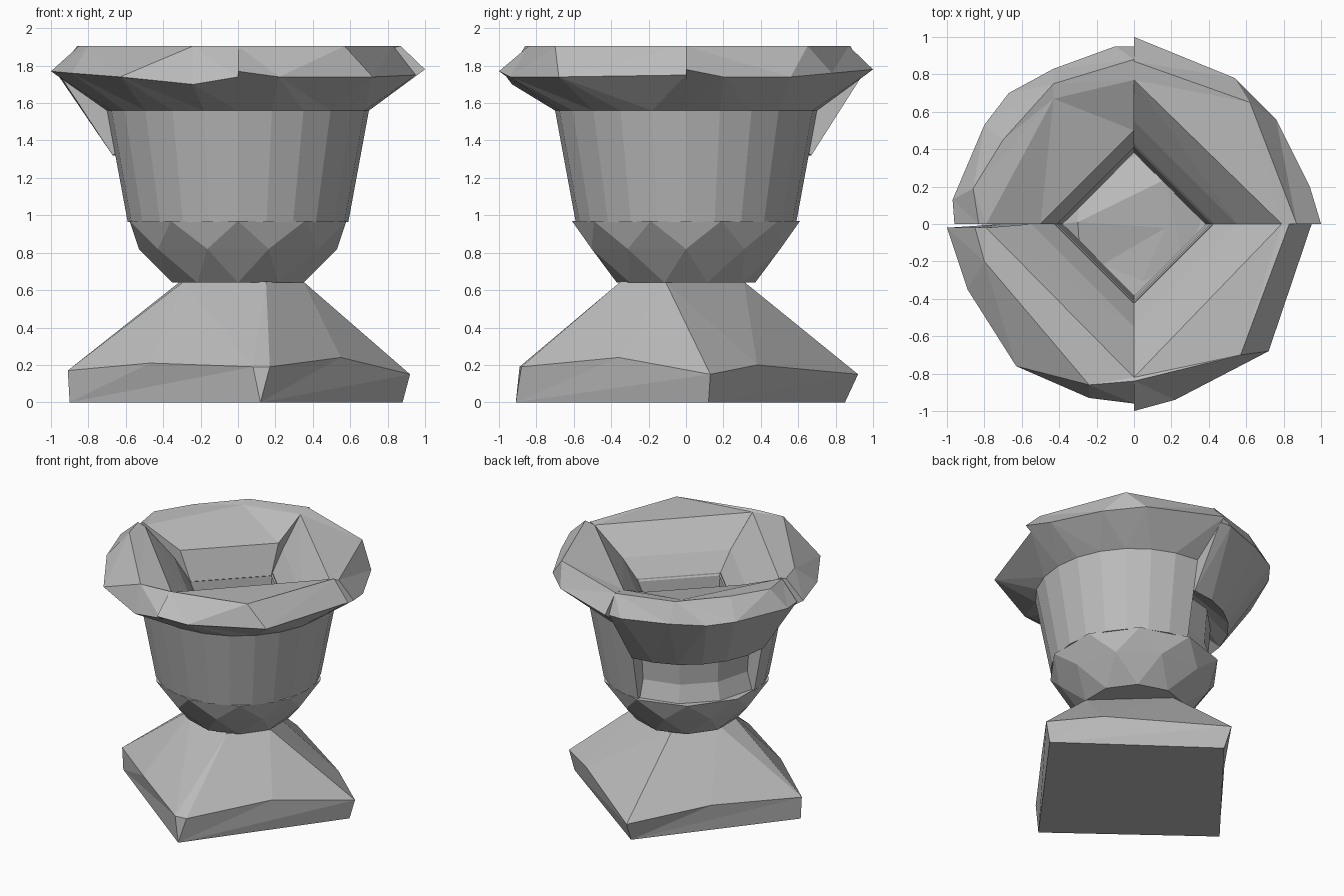
import bpy
import bmesh
from math import atan2, cos, sin, radians, tau

cube = bpy.data.objects.get("Cube")
if cube:
    bpy.data.objects.remove(cube, do_unlink=True)

# One plain stone colour
stone = bpy.data.materials.new("grey_stone")
stone.use_nodes = True
stone.diffuse_color = (0.5, 0.5, 0.5, 1)
stone.node_tree.nodes["Principled BSDF"].inputs["Base Color"].default_value = (0.5, 0.5, 0.5, 1)


def arc(r, z, start, end, n):
    """Points along a horizontal arc, angles in degrees."""
    angles = [radians(start + (end - start) * i / n) for i in range(n + 1)]
    return [(r * cos(a), r * sin(a), z) for a in angles]


def level(points, z):
    return [(x, y, z) for x, y in points]


def closed(points):
    return points + points[:1]


def fractions(ring):
    """How far round the ring each point lies, from 0 to 1."""
    total, out = 0, [0]
    for p, q in zip(ring, ring[1:]):
        total += (atan2(q[1], q[0]) - atan2(p[1], p[0])) % tau
        out.append(total)
    return [t / total for t in out]


def strip(bm, ring_a, ring_b, a, b):
    """Triangles and quads between two rings with different point counts."""
    fa, fb = fractions(ring_a), fractions(ring_b)
    i = j = 0
    while i < len(a) - 1 or j < len(b) - 1:
        na = fa[i + 1] if i < len(a) - 1 else 2
        nb = fb[j + 1] if j < len(b) - 1 else 2
        if abs(na - nb) < 1e-4:
            face = (a[i], a[i + 1], b[j + 1], b[j])
            i, j = i + 1, j + 1
        elif na < nb:
            face = (a[i], a[i + 1], b[j])
            i += 1
        else:
            face = (a[i], b[j + 1], b[j])
            j += 1
        bm.faces.new(face)


def loft(name, rings, loop=False, tube=False):
    """Loop: full turn. Tube: last ring joins the first, otherwise ends are capped."""
    bm = bmesh.new()
    verts = []
    for ring in rings:
        row = [bm.verts.new(p) for p in (ring[:-1] if loop else ring)]
        verts.append(row + row[:1] if loop else row)
    for k in range(len(rings) if tube else len(rings) - 1):
        n = (k + 1) % len(rings)
        strip(bm, rings[k], rings[n], verts[k], verts[n])
    if not loop:
        for end in (0, -1):
            bm.faces.new([row[end] for row in verts])
    elif not tube:
        bm.faces.new(verts[0][:-1])
        bm.faces.new(verts[-1][:-1])
    bmesh.ops.triangulate(bm, faces=bm.faces[:])
    bmesh.ops.recalc_face_normals(bm, faces=bm.faces[:])
    bmesh.ops.dissolve_limit(bm, angle_limit=0.01, verts=bm.verts[:], edges=bm.edges[:])
    mesh = bpy.data.meshes.new(name)
    bm.to_mesh(mesh)
    bm.free()
    mesh.materials.append(stone)
    bpy.context.collection.objects.link(bpy.data.objects.new(name, mesh))


# Uneven square plinth with sloping top
foot = level([(.12, -.91), (.88, .12), (-.12, .85), (-.9, -.13)], 0)
shoulder = [(.17, -.88, .19), (.55, -.36, .24), (.92, .13, .15), (.6, .38, .2),
            (-.13, .92, .15), (-.5, .4, .2), (-.91, -.13, .17), (-.47, -.5, .21), (.08, -.89, .19)]
neck = level([(.15, -.35), (.35, -.11), (-.1, .31), (-.31, .05), (-.29, -.15)], .645)
loft("plinth", [closed(foot), closed(shoulder), closed(neck)], loop=True)

# Faceted lower bowl
loft("lower_bowl", [arc(.37, .64, -90, 270, 10), arc(.53, .82, -72, 288, 10),
                    arc(.61, .97, -90, 270, 10)], loop=True)

# Upper body, three quarters of a turn
loft("body", [arc(.59, .965, -180, 90, 18), arc(.70, 1.56, -180, 90, 18),
              arc(.46, 1.5, -180, 90, 18), arc(.46, .965, -180, 90, 18)], tube=True)

# Broken quarter of the body, set back
loft("broken_body", [arc(.57, .965, 90, 180, 3), arc(.53, 1.1, 90, 180, 3),
                     arc(.55, 1.36, 90, 180, 3), arc(.4, 1.36, 90, 180, 3),
                     arc(.4, .965, 90, 180, 3)], tube=True)

# Square well inside, with a tilted floor
loft("well", [arc(.42, 1.57, -90, 270, 4), arc(.38, .98, -90, 270, 4),
              arc(.45, .97, -90, 270, 12), arc(.45, 1.5, -90, 270, 12)], loop=True, tube=True)
loft("well_floor", [arc(.4, .96, -90, 270, 8),
                    closed([(.17, -.02, 1), (.17, .24, 1.03), (-.3, .01, 1.03)])], loop=True)

# Four mismatched rim pieces: underside, outer edge, top edge, inner edge, inner slope
rim = {
    "front_left_rim": ((-90, 0), (.70, 1.56),
                       [(0, -1, 1.77), (.22, -.94, 1.74), (.72, -.68, 1.74), (.95, 0, 1.75)],
                       [(0, -.84), (.57, -.7), (.83, 0)],
                       [(0, -.82), (.79, 0)], (.55, 1.7)),
    "back_left_rim": ((0, 90), (.70, 1.56),
                      [(1, 0, 1.78), (.94, .2, 1.74), (.76, .56, 1.74), (.54, .78, 1.76), (0, 1, 1.78)],
                      [(.87, 0), (.62, .65), (0, .87)],
                      [(.79, 0), (0, .77)], (.55, 1.7)),
    "back_right_rim": ((90, 180), (.67, 1.32),
                       [(0, .95, 1.76), (-.1, .95, 1.76), (-.43, .83, 1.76), (-.67, .7, 1.76),
                        (-.8, .53, 1.76), (-.97, .13, 1.76), (-.96, 0, 1.76)],
                       [(0, .88), (-.43, .75), (-.7, .45), (-.86, .19), (-.83, 0)],
                       [(0, .77), (-.43, .67), (-.79, 0)], (.5, 1.77)),
    "front_right_rim": ((180, 270), (.70, 1.56),
                        [(-1, -.02, 1.77), (-.89, -.35, 1.76), (-.63, -.76, 1.74),
                         (-.24, -.93, 1.7), (0, -.96, 1.74)],
                        [(-.85, -.02), (-.8, -.2), (-.24, -.86), (0, -.84)],
                        [(-.79, -.02), (0, -.82)], (.55, 1.7)),
}
for name, (turn, (r, z), outer, top, inner, (slope_r, slope_z)) in rim.items():
    loft(name, [arc(r, z, *turn, 6), outer, level(top, 1.905), level(inner, 1.89),
                arc(slope_r, slope_z, *turn, 1), arc(.41, 1.55, *turn, 1)], tube=True)
